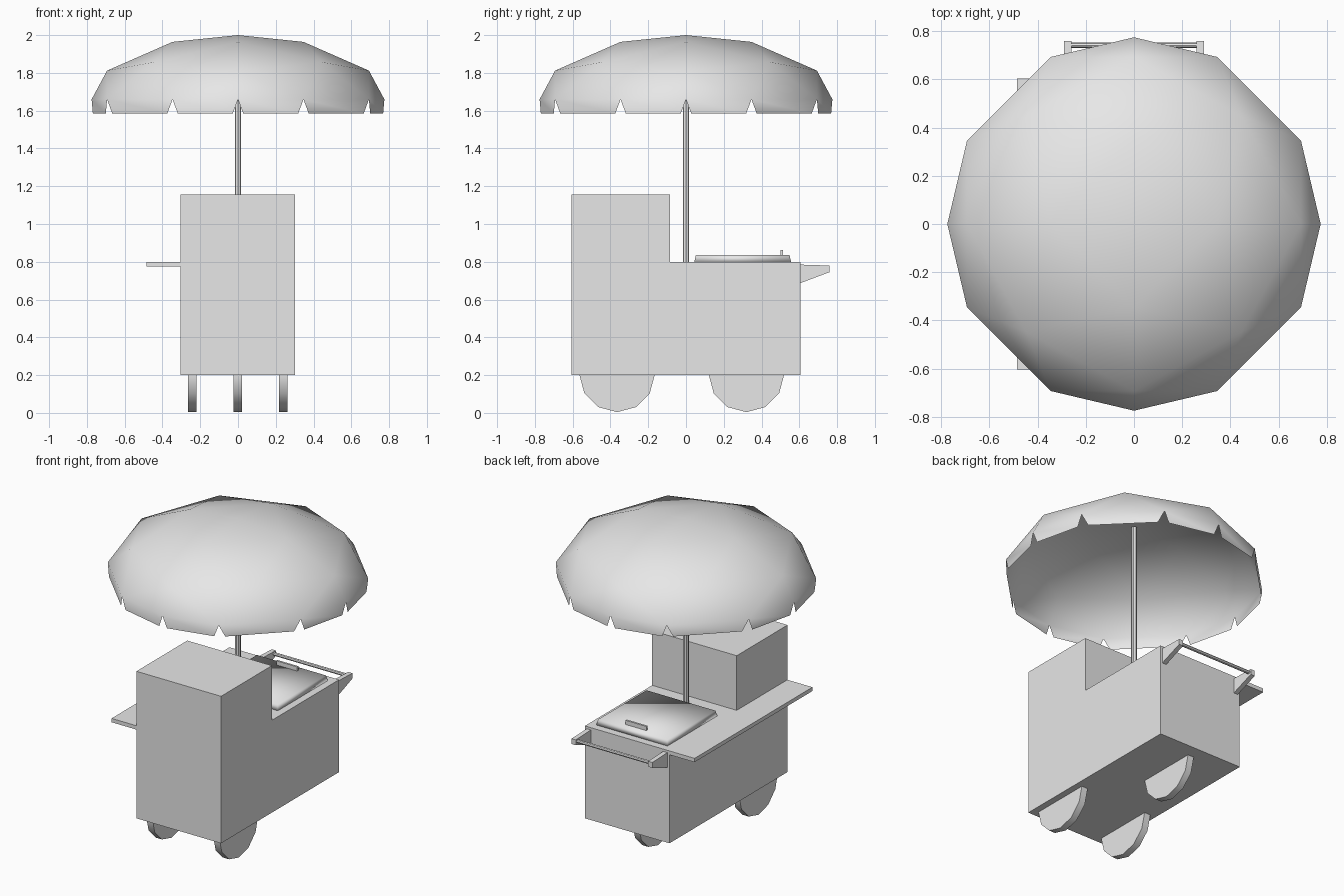
import bpy, bmesh, math
from mathutils import Vector

default = bpy.data.objects.get("Cube")
if default:
    bpy.data.objects.remove(default)

# Single neutral colour
grey = bpy.data.materials.new("light grey")
grey.use_nodes = True
COLOUR = (0.8, 0.8, 0.8, 1)
grey.diffuse_color = COLOUR
grey.node_tree.nodes["Principled BSDF"].inputs["Base Color"].default_value = COLOUR


def finish(name, bm, smooth=False, recalc=True):
    if recalc:
        bmesh.ops.recalc_face_normals(bm, faces=bm.faces)
    for face in bm.faces:
        face.smooth = smooth
    mesh = bpy.data.meshes.new(name)
    bm.to_mesh(mesh)
    bm.free()
    mesh.materials.append(grey)
    obj = bpy.data.objects.new(name, mesh)
    bpy.context.collection.objects.link(obj)
    return obj


def extrude_side(name, profile, x0, x1):
    """Extrude a (y, z) side profile along x."""
    bm = bmesh.new()
    face = bm.faces.new([bm.verts.new((x0, y, z)) for y, z in profile])
    moved = bmesh.ops.extrude_face_region(bm, geom=[face])["geom"]
    verts = [v for v in moved if isinstance(v, bmesh.types.BMVert)]
    bmesh.ops.translate(bm, verts=verts, vec=(x1 - x0, 0, 0))
    return finish(name, bm)


def box(name, x0, x1, y0, y1, z0, z1):
    return extrude_side(name, [(y0, z0), (y1, z0), (y1, z1), (y0, z1)], x0, x1)


def cylinder(name, radius, length, sides, centre, axis):
    bpy.ops.mesh.primitive_cylinder_add(vertices=sides, radius=radius, depth=length, location=centre)
    obj = bpy.context.object
    obj.name = name
    if axis == "x":
        obj.rotation_euler = (0, math.pi / 2, 0)
    obj.data.materials.append(grey)
    bpy.ops.object.shade_smooth_by_angle(angle=math.radians(40))
    return obj


# Stepped cart body and side shelf
TOP = 0.8
extrude_side("cart_body", [(-0.607, 0.2), (0.605, 0.2), (0.605, TOP), (-0.085, TOP),
                           (-0.085, 1.155), (-0.607, 1.155)], -0.305, 0.303)
box("side_shelf", -0.485, -0.305, -0.605, 0.605, 0.775, TOP)

# Two front wheels and one rear wheel
for name, x, y in (("front_wheel_right", -0.243, -0.365), ("front_wheel_left", 0.239, -0.365),
                   ("rear_wheel", -0.002, 0.32)):
    cylinder(name, 0.2, 0.044, 12, (x, y, 0.204), "x")

# Soft-edged counter lid with its grip
bm = bmesh.new()
bmesh.ops.create_cube(bm, size=1)
for v in bm.verts:
    half = 0.248 if v.co.z > 0 else 0.256
    v.co = (math.copysign(half, v.co.x), 0.3 + math.copysign(half, v.co.y),
            0.835 if v.co.z > 0 else TOP)
finish("counter_lid", bm, smooth=True)
box("lid_grip", -0.075, 0.075, 0.5, 0.513, 0.83, 0.862)

# Push handle on two tapered brackets
for side, x in (("right", -0.29), ("left", 0.26)):
    extrude_side("handle_bracket_" + side, [(0.6, 0.685), (0.6, 0.785), (0.76, 0.78), (0.76, 0.745)],
                 x, x + 0.03)
cylinder("handle_bar", 0.011, 0.53, 8, (0, 0.742, 0.765), "x")

# Umbrella pole
cylinder("umbrella_pole", 0.017, 1.18, 8, (0, 0, 1.39), "z")

# Umbrella canopy: upper half of a rounded octahedron, three steps per edge
STEPS, RADIUS, RISE, RIM, HEM = 3, 0.775, 0.34, 1.66, 1.585
bm = bmesh.new()
for quarter in range(4):
    a = Vector((math.cos(quarter * math.pi / 2), math.sin(quarter * math.pi / 2), 0))
    b = Vector((-a.y, a.x, 0))
    grid = {}
    for i in range(STEPS + 1):
        for j in range(STEPS + 1 - i):
            p = (a * i + b * j + Vector((0, 0, STEPS - i - j))).normalized()
            grid[i, j] = bm.verts.new((p.x * RADIUS, p.y * RADIUS, RIM + p.z * RISE))
    for i in range(STEPS):
        for j in range(STEPS - i):
            bm.faces.new((grid[i, j], grid[i + 1, j], grid[i, j + 1]))
            if i + j < STEPS - 1:
                bm.faces.new((grid[i + 1, j], grid[i + 1, j + 1], grid[i, j + 1]))
    # Hanging skirt panels that taper to leave notches
    for i in range(STEPS):
        p, q = grid[STEPS - i, i], grid[STEPS - i - 1, i + 1]
        low = []
        for t in (0.92, 0.08):
            co = p.co.lerp(q.co, t)
            low.append(bm.verts.new((co.x, co.y, HEM)))
        bm.faces.new((p, low[1], low[0], q))
bmesh.ops.remove_doubles(bm, verts=bm.verts, dist=0.0001)
finish("umbrella_canopy", bm, smooth=True, recalc=False)
